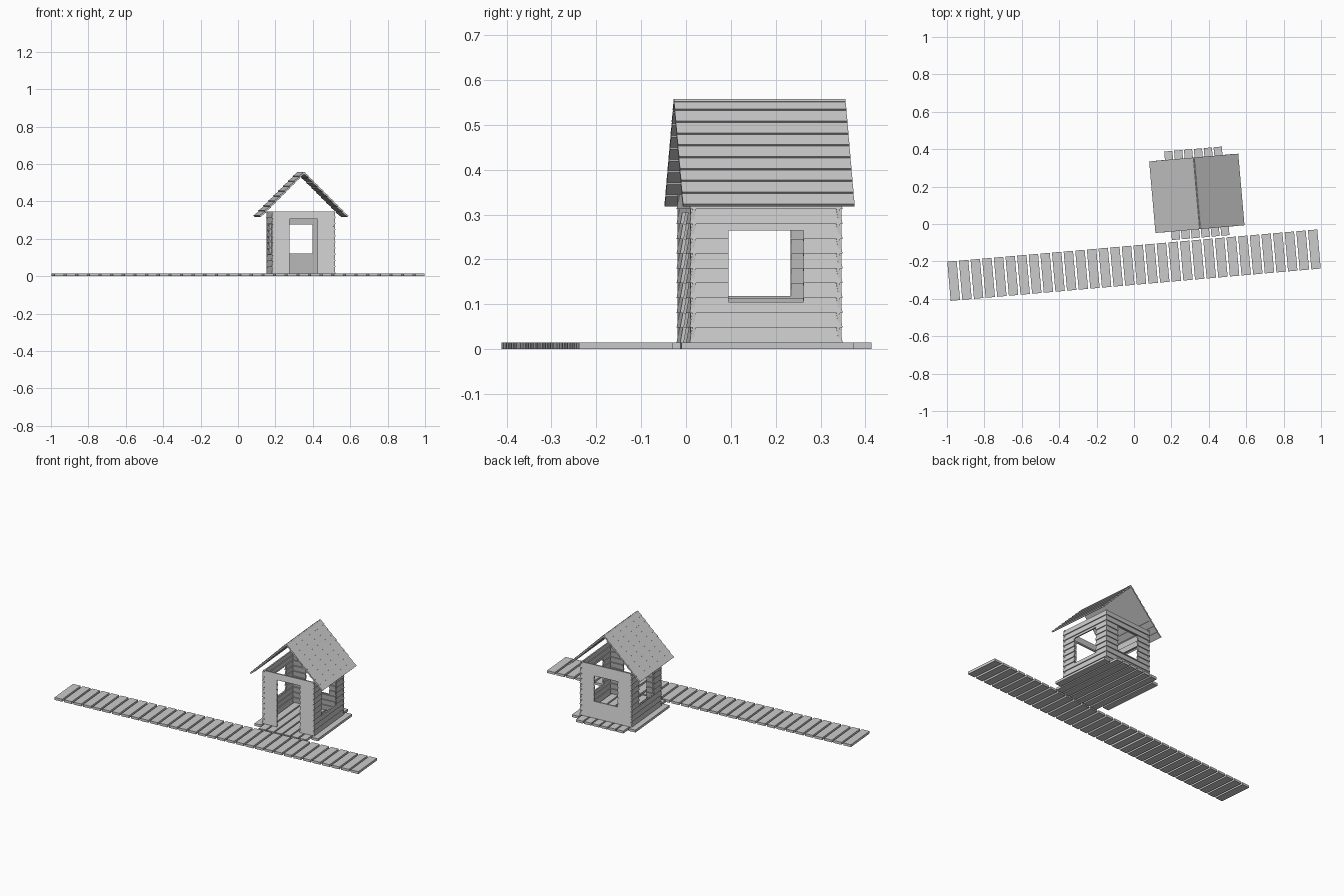
import bpy, bmesh
from math import radians
from mathutils import Matrix, Vector

if "Cube" in bpy.data.objects:
    bpy.data.objects.remove(bpy.data.objects["Cube"])

YAW = Matrix.Rotation(0.087, 4, 'Z')
HOUSE = Matrix.Translation((0.336, 0.164, 0)) @ YAW
WALK = Matrix.Translation((0, -0.22, 0)) @ YAW
DECK = 0.015      # plank thickness


def finish(bm, name):
    bmesh.ops.recalc_face_normals(bm, faces=bm.faces)
    mesh = bpy.data.meshes.new(name)
    bm.to_mesh(mesh)
    bm.free()
    bpy.context.collection.objects.link(bpy.data.objects.new(name, mesh))


def prism(bm, profile, u0, u1, mat):
    """Extrude a (v, w) profile from u0 to u1."""
    a = [bm.verts.new(mat @ Vector((u0, v, w))) for v, w in profile]
    b = [bm.verts.new(mat @ Vector((u1, v, w))) for v, w in profile]
    n = len(a)
    bm.faces.new(a)
    bm.faces.new(b[::-1])
    for i in range(n):
        bm.faces.new((a[i], b[i], b[(i + 1) % n], a[(i + 1) % n]))


def planks(name, base, items):
    """Flat planks lying on the ground: items are (x, width, length)."""
    bm = bmesh.new()
    for x, w, l in items:
        m = base @ Matrix.Translation((x, 0, DECK / 2)) @ Matrix.Diagonal((w, l, DECK, 1))
        bmesh.ops.create_cube(bm, size=1, matrix=m)
    finish(bm, name)


def lap_panel(name, turn, dist, z, lean, width, height, rows, thick, lap, hole=None):
    """Overlapping boards, each tilted so its lower edge sticks out; hole = (half width, low, high)."""
    mat = (HOUSE @ Matrix.Rotation(radians(turn), 4, 'Z') @ Matrix.Translation((0, -dist, z))
           @ Matrix.Rotation(-radians(lean), 4, 'X') @ Matrix.Rotation(radians(90), 4, 'X'))
    bm = bmesh.new()
    step, h = height / rows, width / 2
    for r in range(rows):
        lo, hi = r * step, (r + 1) * step
        cuts = [lo, hi]
        if hole:
            cuts += [c for c in hole[1:] if lo + 1e-4 < c < hi - 1e-4]
        cuts.sort()
        for v0, v1 in zip(cuts, cuts[1:]):
            w0, w1 = (-lap * (v - lo) / step for v in (v0, v1))
            prof = [(v0, w0), (v1, w1), (v1, w1 - thick), (v0, w0 - thick)]
            if hole and hole[1] < (v0 + v1) / 2 < hole[2]:
                prism(bm, prof, -h, -hole[0], mat)
                prism(bm, prof, hole[0], h, mat)
            else:
                prism(bm, prof, -h, h, mat)
    finish(bm, name)


# Boardwalk
N, L = 32, 1.986
pitch = (L + 0.012) / N
planks("boardwalk", WALK, [(-L / 2 + (pitch - 0.012) / 2 + i * pitch, pitch - 0.012, 0.21)
                           for i in range(N)])

# House floor: six long planks with a shorter one at each side
planks("house_floor", HOUSE, [((i - 3.5) * 0.053, 0.044, 0.385 if i in (0, 7) else 0.475)
                              for i in range(8)])

# Walls with openings
for name, turn, hole in (("front_wall", 0, (0.075, -0.01, 0.29)),
                         ("right_wall", 90, (0.084, 0.09, 0.25)),
                         ("back_wall", 180, (0.077, 0.105, 0.262)),
                         ("left_wall", 270, (0.084, 0.103, 0.262))):
    lap_panel(name, turn, 0.171, DECK, 0, 0.338, 0.33, 10, 0.008, 0.006, hole)

# Roof slopes
for name, turn in (("right_roof", 90), ("left_roof", 270)):
    lap_panel(name, turn, 0.239, 0.324, 45, 0.384, 0.336, 9, 0.009, 0.005)
